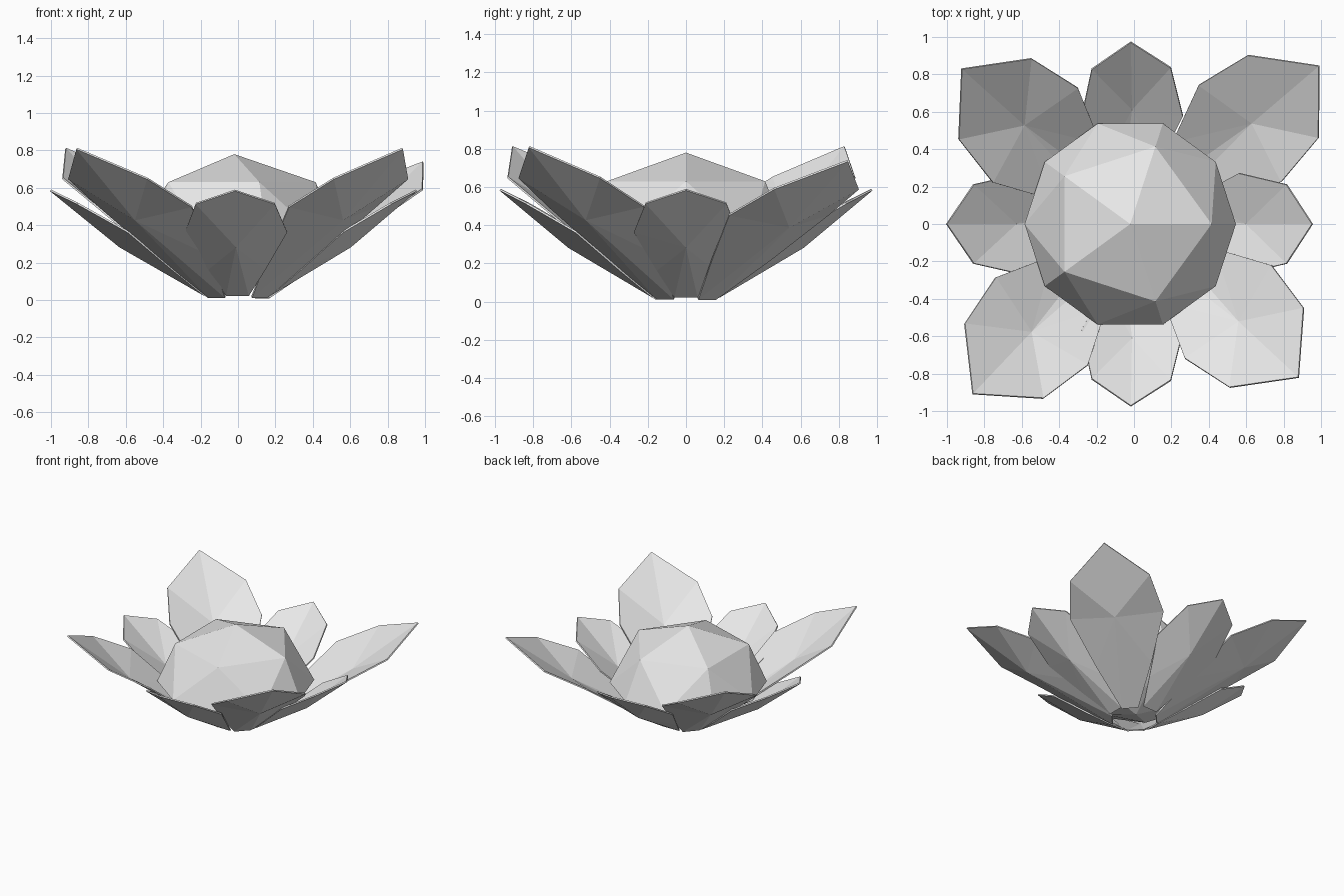
import bpy, bmesh, math
from mathutils import Matrix, Vector

if "Cube" in bpy.data.objects:
    bpy.data.objects.remove(bpy.data.objects["Cube"])

grey = bpy.data.materials.new("pale_grey")
grey.diffuse_color = (0.8, 0.8, 0.8, 1)
grey.use_nodes = True
grey.node_tree.nodes["Principled BSDF"].inputs["Base Color"].default_value = grey.diffuse_color


def finish(bm, name):
    bmesh.ops.recalc_face_normals(bm, faces=bm.faces) if name == "flower_centre" else None
    me = bpy.data.meshes.new(name)
    bm.to_mesh(me)
    bm.free()
    me.materials.append(grey)
    ob = bpy.data.objects.new(name, me)
    bpy.context.collection.objects.link(ob)
    return ob


# Petal half outlines: (distance out, half width, height) from base to shoulder
LARGE = dict(side=[(0.16, 0.06, 0.015), (0.42, 0.20, 0.24), (0.71, 0.34, 0.50), (1.0, 0.29, 0.65)],
             tip=(1.24, 0, 0.81), mid=(0.79, 0, 0.43))
SMALL = dict(side=[(0.17, 0.06, 0.03), (0.34, 0.15, 0.17), (0.57, 0.27, 0.37), (0.83, 0.21, 0.52)],
             tip=(0.97, 0, 0.59), mid=(0.61, 0, 0.29))


def petal(name, shape, angle, reach=1.0, lift=1.0):
    """Cupped leaf: a fan of flat triangles around a sunken middle point."""
    right = [(r, -w, z) for r, w, z in shape["side"]]
    outline = right + [shape["tip"]] + shape["side"][::-1]
    turn = Matrix.Rotation(math.radians(angle), 3, 'Z')
    bm = bmesh.new()

    def vert(p):
        return bm.verts.new(turn @ Vector((p[0] * reach, p[1], p[2] * lift)))
    rim = [vert(p) for p in outline]
    mid = vert(shape["mid"])
    for i, v in enumerate(rim):
        bm.faces.new((mid, v, rim[(i + 1) % len(rim)]))
    ob = finish(bm, name)
    thick = ob.modifiers.new("thickness", 'SOLIDIFY')
    thick.thickness = 0.01
    thick.offset = -1 if shape is SMALL else 0


# Four large diagonal petals
petal("large_petal_back_right", LARGE, 40.5, 1.05, 0.91)
petal("large_petal_back_left", LARGE, 138)
petal("large_petal_front_left", LARGE, 226.5, 1.01)
petal("large_petal_front_right", LARGE, -43, 0.97)

# Four small petals between them
petal("small_petal_right", SMALL, 0, 0.98)
petal("small_petal_back", SMALL, 91)
petal("small_petal_left", SMALL, 180, 1.03)
petal("small_petal_front", SMALL, 269)

# Faceted dome in the middle, tapering down into the petals
bm = bmesh.new()


def ring(count, radius, z):
    return [bm.verts.new((-0.02 + radius * math.cos(2 * math.pi * i / count),
                          radius * math.sin(2 * math.pi * i / count), z)) for i in range(count)]


def cap(inner, outer, z):
    """Join a ten-sided rim to a five-sided ring and close it with a point."""
    top = bm.verts.new((-0.02, 0, z))
    for k in range(5):
        a, b = inner[k], inner[(k + 1) % 5]
        o0, o1, o2 = outer[2 * k], outer[2 * k + 1], outer[(2 * k + 2) % 10]
        for tri in ((top, a, b), (a, o0, o1), (a, o1, b), (b, o1, o2)):
            bm.faces.new(tri)


rim = ring(10, 0.565, 0.335)
cap(ring(5, 0.435, 0.63), rim, 0.78)
cap(ring(5, 0.28, 0.15), rim, 0.06)
finish(bm, "flower_centre")
